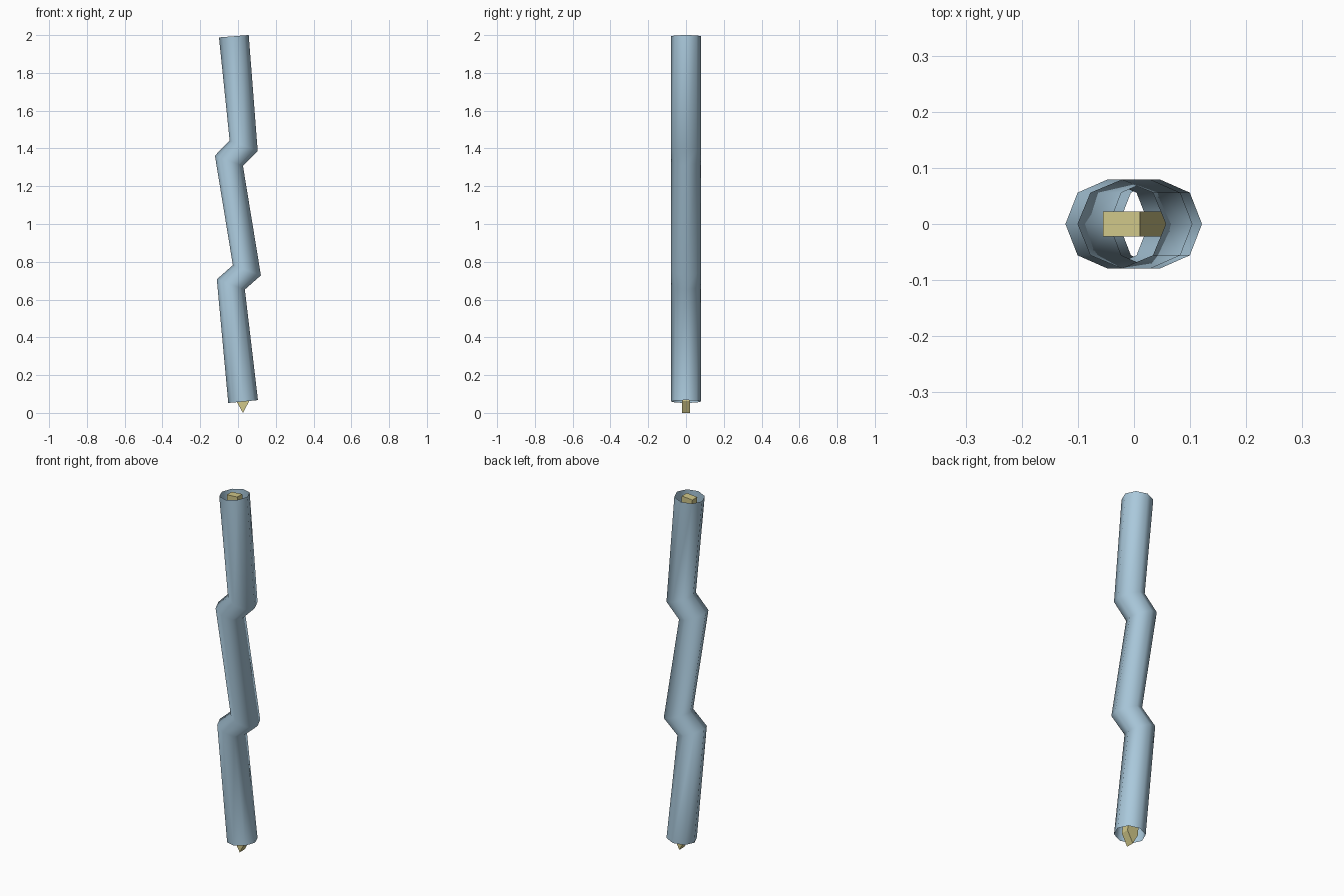
import bpy, bmesh, math
from mathutils import Vector

cube = bpy.data.objects.get("Cube")
if cube:
    bpy.data.objects.remove(cube, do_unlink=True)

RADIUS = 0.079
SIDES = 8
BOLT_HALF_WIDTH = 0.033
BOLT_HALF_DEPTH = 0.022

# Zigzag path, bottom to top: centre x, centre z, tilt of the cross-section in degrees
PATH = [
    (0.027, 0.06, 5.5),
    (-0.038, 0.68, -20),
    (0.047, 0.755, -20),
    (-0.048, 1.335, -20),
    (0.03, 1.414, -20),
    (-0.022, 1.994, 4.5),
]


def material(name, colour):
    mat = bpy.data.materials.new(name)
    mat.use_nodes = True
    mat.diffuse_color = (*colour, 1)
    mat.node_tree.nodes["Principled BSDF"].inputs["Base Color"].default_value = (*colour, 1)
    return mat


def station(x, z, tilt):
    """Centre and sideways direction of one cross-section."""
    a = math.radians(tilt)
    return Vector((x, 0, z)), Vector((math.cos(a), 0, math.sin(a)))


def sweep(bm, section):
    """Carry a closed (side, depth) section along the path, with open ends."""
    rings = []
    for stop in PATH:
        centre, side = station(*stop)
        rings.append([bm.verts.new(centre + side * u + Vector((0, v, 0))) for u, v in section])
    n = len(section)
    for low, high in zip(rings, rings[1:]):
        for i in range(n):
            j = (i + 1) % n
            bm.faces.new((low[i], low[j], high[j], high[i]))
    return rings


def finish(bm, name, mat, smooth):
    mesh = bpy.data.meshes.new(name)
    for face in bm.faces:
        face.smooth = smooth
    bm.to_mesh(mesh)
    bm.free()
    mesh.materials.append(mat)
    obj = bpy.data.objects.new(name, mesh)
    bpy.context.collection.objects.link(obj)
    return obj


blue = material("pale blue", (0.40, 0.58, 0.71))
yellow = material("dull yellow", (0.63, 0.57, 0.25))

# Open, thin-walled outer tube
angles = [2 * math.pi * i / SIDES for i in range(SIDES)]
bm = bmesh.new()
sweep(bm, [(RADIUS * math.cos(a), RADIUS * math.sin(a)) for a in angles])
finish(bm, "outer_tube", blue, True)

# Bolt inside the tube, flat on top and pointed at the bottom
w, d = BOLT_HALF_WIDTH, BOLT_HALF_DEPTH
bm = bmesh.new()
rings = sweep(bm, [(-w, -d), (w, -d), (w, d), (-w, d)])
bm.faces.new(rings[-1])
front, back = [bm.verts.new((0.026, y, 0)) for y in (-d, d)]
fl, fr, br, bl = rings[0]
bm.faces.new((fl, front, fr))
bm.faces.new((br, back, bl))
bm.faces.new((fr, front, back, br))
bm.faces.new((bl, back, front, fl))
bmesh.ops.recalc_face_normals(bm, faces=bm.faces[:])
finish(bm, "inner_bolt", yellow, False)
